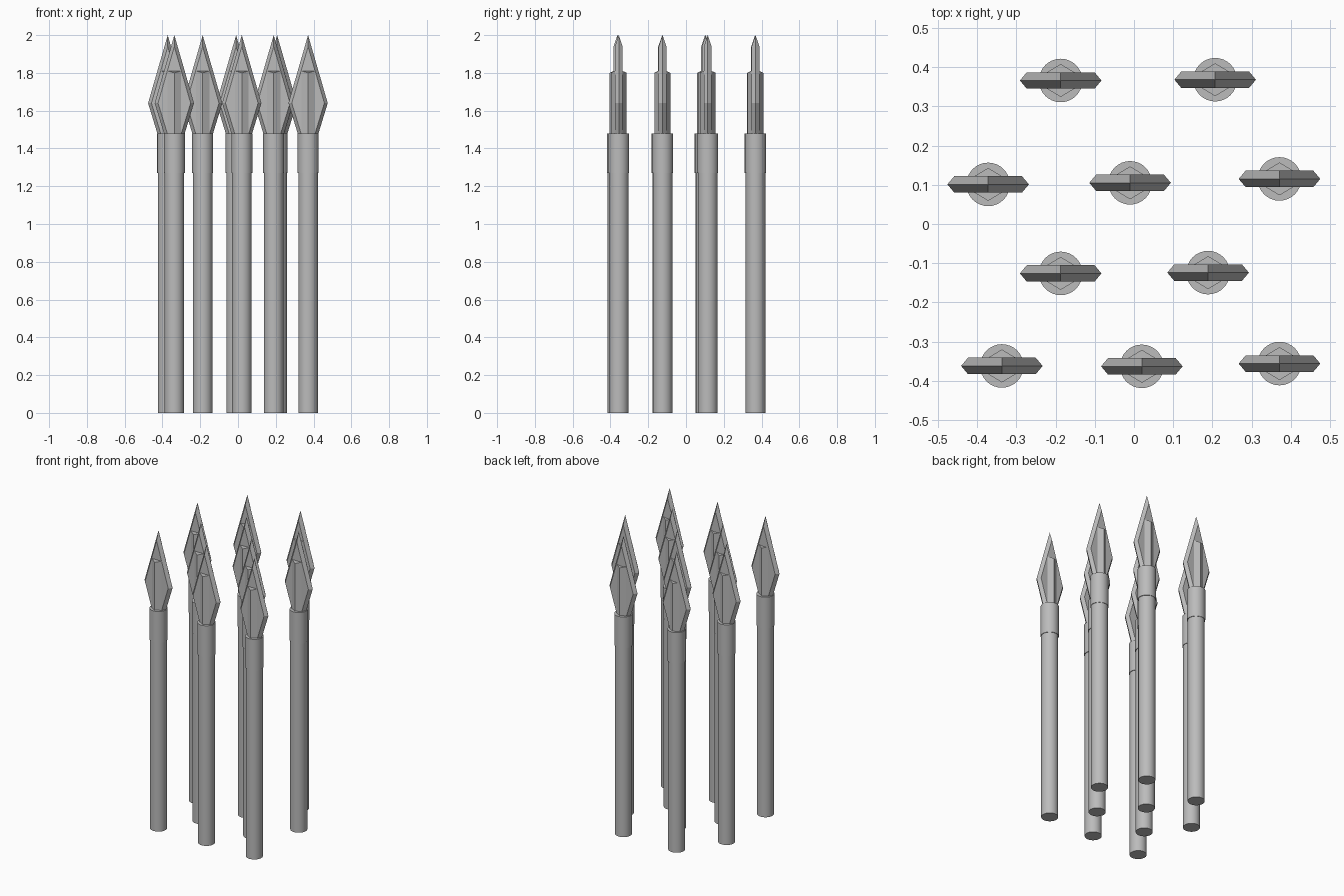
import bpy, bmesh, math

cube = bpy.data.objects.get("Cube")
if cube:
    bpy.data.objects.remove(cube)

steel = bpy.data.materials.new("plain grey")
GREY = (0.5, 0.5, 0.5, 1)
steel.diffuse_color = GREY
steel.use_nodes = True
steel.node_tree.nodes["Principled BSDF"].inputs["Base Color"].default_value = GREY


def make_mesh(name, bm):
    bmesh.ops.recalc_face_normals(bm, faces=bm.faces)
    mesh = bpy.data.meshes.new(name)
    bm.to_mesh(mesh)
    bm.free()
    mesh.materials.append(steel)
    return mesh


def cylinder(name, radius, z0, z1):
    bm = bmesh.new()
    bmesh.ops.create_cone(bm, cap_ends=True, segments=32, radius1=radius,
                          radius2=radius, depth=z1 - z0)
    bmesh.ops.translate(bm, verts=bm.verts, vec=(0, 0, (z0 + z1) / 2))
    for f in bm.faces:
        f.smooth = len(f.verts) == 4
    for e in bm.edges:
        e.smooth = e.calc_face_angle(0) < math.radians(40)
    return make_mesh(name, bm)


def loft(name, rings):
    """Join equal-length rings of points, capping both ends."""
    bm = bmesh.new()
    loops = [[bm.verts.new(p) for p in ring] for ring in rings]
    for a, b in zip(loops, loops[1:]):
        for i in range(len(a)):
            j = (i + 1) % len(a)
            bm.faces.new((a[i], a[j], b[j], b[i]))
    bm.faces.new(loops[0])
    bm.faces.new(loops[-1])
    return make_mesh(name, bm)


# Blade: a diamond outline with bevelled edges and a flat on each side
def diamond(scale, y):
    mid, up, down, half = 1.64, 0.36, 0.34, 0.104
    return [(0, y, mid + up * scale), (half * scale, y, mid),
            (0, y, mid - down * scale), (-half * scale, y, mid)]


blade = loft("blade", [diamond(0.83, -0.021), diamond(1, 0), diamond(0.83, 0.021)])


# Rib: hexagonal bar through the blade, its top falling slightly to the ridges
def hexagon(z, drop):
    return [(0, -0.042, z - drop), (0.035, -0.021, z), (0.035, 0.021, z),
            (0, 0.042, z - drop), (-0.035, 0.021, z), (-0.035, -0.021, z)]


rib = loft("rib", [hexagon(1.46, 0), hexagon(1.81, 0.01)])

# Shaft and socket
parts = {
    "shaft": cylinder("shaft", 0.052, 0, 1.3),
    "socket": cylinder("socket", 0.0555, 1.27, 1.48),
    "blade": blade,
    "rib": rib,
}

# Staggered rows of spears
SPOTS = [
    (-0.337, -0.362), (0.02, -0.363), (0.371, -0.356),
    (-0.187, -0.126), (0.189, -0.124),
    (-0.372, 0.101), (-0.01, 0.105), (0.371, 0.115),
    (-0.187, 0.366), (0.207, 0.368),
]
for n, (x, y) in enumerate(SPOTS, 1):
    for part, mesh in parts.items():
        obj = bpy.data.objects.new(f"spear_{n}_{part}", mesh)
        obj.location = (x, y, 0)
        bpy.context.collection.objects.link(obj)
